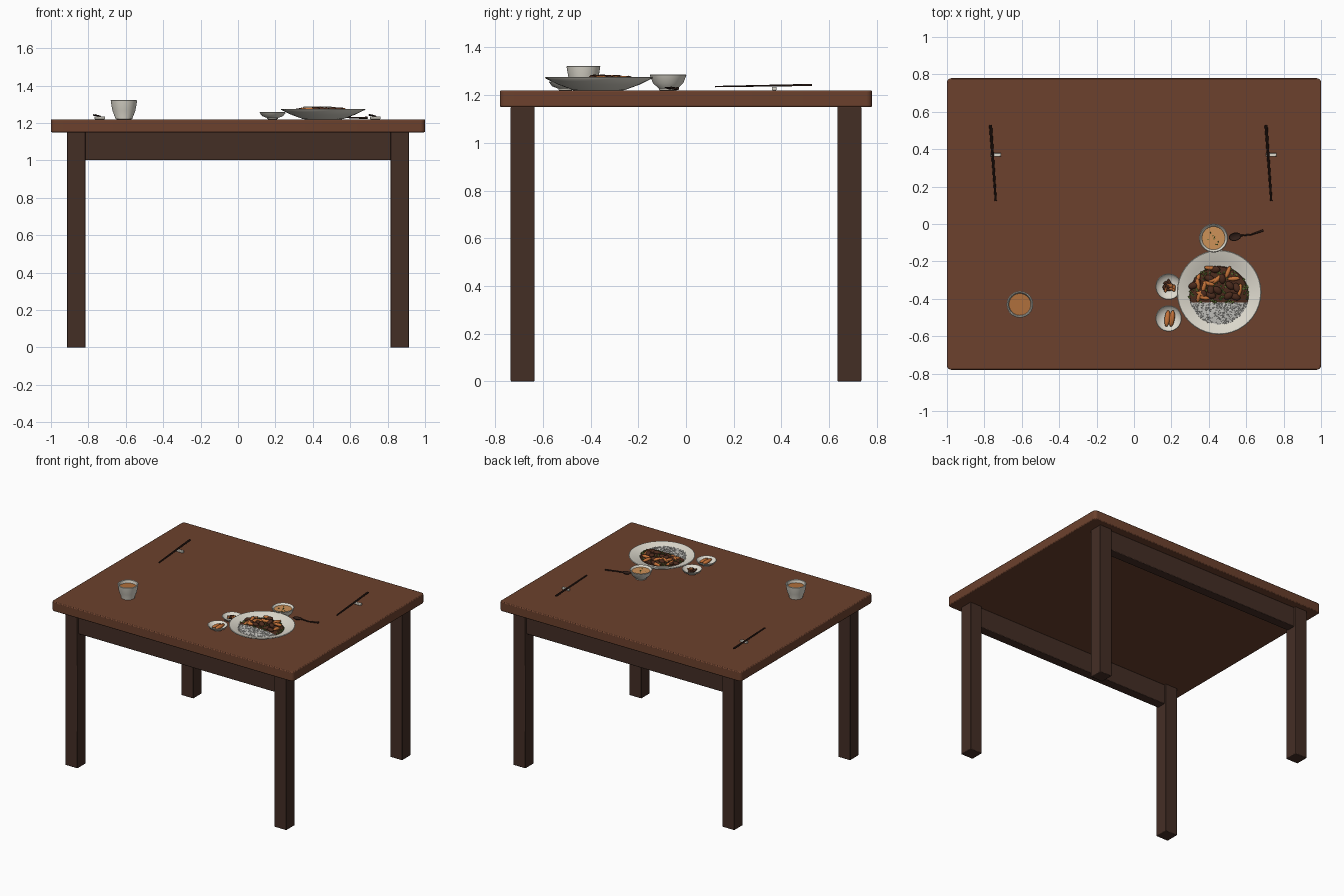
import bpy, bmesh, math, random
from mathutils import Matrix, Vector, Euler

cube = bpy.data.objects.get("Cube")
if cube:
    bpy.data.objects.remove(cube, do_unlink=True)
random.seed(4)
TOP = 1.22  # height of the table surface


def material(name, *rgb):
    color = [((c / 255 + 0.055) / 1.055) ** 2.4 for c in rgb] + [1]
    m = bpy.data.materials.new(name)
    m.use_nodes = True
    m.diffuse_color = color
    m.node_tree.nodes["Principled BSDF"].inputs["Base Color"].default_value = color
    return m


top_wood = material("table top wood", 108, 65, 45)
leg_wood = material("dark leg wood", 68, 46, 37)
ceramic = material("cream ceramic", 222, 218, 206)
rice = material("rice", 196, 195, 190)
carrot = material("orange vegetable", 196, 114, 56)
broth = material("soup", 205, 146, 88)
meat = material("brown meat", 74, 42, 28)
green = material("green herbs", 78, 94, 40)
stick_wood = material("stick wood", 48, 30, 24)
tea = material("tea", 176, 112, 60)


def finish(name, bm, *mats):
    bmesh.ops.recalc_face_normals(bm, faces=bm.faces)
    mesh = bpy.data.meshes.new(name)
    bm.to_mesh(mesh)
    bm.free()
    for m in mats:
        mesh.materials.append(m)
    obj = bpy.data.objects.new(name, mesh)
    bpy.context.collection.objects.link(obj)
    bpy.ops.object.select_all(action='DESELECT')
    obj.select_set(True)
    bpy.context.view_layer.objects.active = obj
    bpy.ops.object.shade_smooth_by_angle(angle=math.radians(40))
    return obj


def box(name, mat, center, size, corner=0, edge=0.004):
    bm = bmesh.new()
    bmesh.ops.create_cube(bm, size=1, matrix=Matrix.LocRotScale(Vector(center), None, Vector(size)))
    if corner:
        upright = [e for e in bm.edges if abs(e.verts[0].co.z - e.verts[1].co.z) > 0.01]
        bmesh.ops.bevel(bm, geom=upright, offset=corner, segments=5, profile=0.5, affect='EDGES')
    bevel = finish(name, bm, mat).modifiers.new("soft edges", 'BEVEL')
    bevel.width, bevel.segments = edge, 2
    bevel.limit_method, bevel.angle_limit = 'ANGLE', math.radians(60)


def lathe(profile, x, y, shape=Matrix()):
    """Spin (radius, height) points round an upright axis on the table."""
    bm = bmesh.new()
    verts = [bm.verts.new((r, 0, h)) for r, h in profile]
    edges = [bm.edges.new(pair) for pair in zip(verts, verts[1:])]
    bmesh.ops.spin(bm, geom=verts + edges, axis=(0, 0, 1), cent=(0, 0, 0),
                   angle=math.tau, steps=40)
    bmesh.ops.remove_doubles(bm, verts=bm.verts, dist=0.0001)
    bm.transform(Matrix.Translation((x, y, TOP)) @ shape)
    return bm


def vessel(name, x, y, foot, rim, height, wall=0.007, belly=0.0):
    """Open bowl: foot ring, outer wall, rounded rim and inner wall."""
    mid = (foot + rim) / 2 + belly
    finish(name, lathe([(0, 0.003), (foot - 0.006, 0), (foot, 0.001), (foot, 0.007),
                        (mid, height * 0.45), (rim, height - 0.003), (rim - wall / 2, height),
                        (rim - wall, height - 0.003), (mid - wall, height * 0.48),
                        (foot - wall, 0.013), (0, 0.011)], x, y), ceramic)


def blob(bm, loc, size, index=0, detail=2, turn=None, tilt=0.25):
    turn = random.uniform(0, math.tau) if turn is None else turn
    rot = Euler((random.uniform(-tilt, tilt), random.uniform(-tilt, tilt), turn))
    made = bmesh.ops.create_icosphere(bm, subdivisions=detail, radius=1,
                                      matrix=Matrix.LocRotScale(Vector(loc), rot, Vector(size)))
    for f in {f for v in made["verts"] for f in v.link_faces}:
        f.material_index = index


def rod(bm, a, b, r1, r2):
    a, b = Vector(a), Vector(b)
    place = Matrix.LocRotScale((a + b) / 2, (b - a).to_track_quat('Z', 'Y'), None)
    bmesh.ops.create_cone(bm, cap_ends=True, segments=10, radius1=r1, radius2=r2,
                          depth=(b - a).length, matrix=place)


# Table
box("table_top", top_wood, (0, 0, 1.185), (2, 1.56, 0.07), corner=0.025, edge=0.006)
for y, end in ((-1, "front"), (1, "back")):
    box(end + "_apron", leg_wood, (0, y * 0.685, 1.076), (1.66, 0.07, 0.15))
    for x, side in ((-1, "right"), (1, "left")):
        box(f"{end}_{side}_leg", leg_wood, (x * 0.865, y * 0.685, 0.576), (0.1, 0.1, 1.152))

# Serving plate with a mound split between rice and stew
PX, PY, SPLIT = 0.455, -0.365, -0.42
finish("serving_plate", lathe([(0, 0.004), (0.1, 0), (0.11, 0.002), (0.17, 0.024), (0.224, 0.05),
                               (0.226, 0.054), (0.222, 0.056), (0.165, 0.04), (0.11, 0.014),
                               (0, 0.012)], PX, PY), ceramic)
mound = lathe([(0, 0.05), (0.06, 0.05), (0.12, 0.046), (0.155, 0.04), (0.16, 0.034)], PX, PY - 0.02)
bmesh.ops.bisect_plane(mound, geom=mound.verts[:] + mound.edges[:] + mound.faces[:],
                       plane_co=(0, SPLIT, 0), plane_no=(0, 1, 0))
for f in mound.faces:
    f.material_index = int(f.calc_center_median().y > SPLIT)
finish("rice_and_stew_base", mound, rice, meat)


def spot(inside, radius):
    """Random place on the mound, on the stew side or the rice side."""
    while True:
        r, a = radius * math.sqrt(random.random()), random.uniform(0, math.tau)
        x, y = PX + r * math.cos(a), PY - 0.02 + r * math.sin(a)
        if (y > SPLIT) == inside:
            return x, y, TOP + 0.051 - 0.45 * r * r


grains = bmesh.new()
for i in range(420):
    blob(grains, spot(False, 0.155), (0.007, 0.003, 0.003), detail=1, tilt=0.5)
finish("rice_grains", grains, rice)

stew = bmesh.new()
for i in range(130):
    blob(stew, spot(True, 0.16), (0.009, 0.006, 0.004), 2, detail=1, tilt=0.5)
for i in range(26):
    x, y, z = spot(True, 0.145)
    if i % 2:
        blob(stew, (x, y + 0.02, z + 0.004), (0.035, 0.012, 0.012), 1)
    else:
        blob(stew, (x, y + 0.02, z + 0.003), (0.028, 0.019, 0.013), 0)
finish("stew_pieces", stew, meat, carrot, green)

# Soup bowl with herbs
vessel("soup_bowl", 0.425, -0.075, 0.038, 0.077, 0.067, belly=0.006)
finish("soup_surface", lathe([(0, 0.054), (0.062, 0.054)], 0.425, -0.075), broth)
herbs = bmesh.new()
for i in range(9):
    a, r = random.uniform(0, math.tau), random.uniform(0, 0.045)
    blob(herbs, (0.425 + r * math.cos(a), -0.075 + r * math.sin(a), TOP + 0.055),
         (0.005, 0.003, 0.002), detail=1)
finish("soup_herbs", herbs, green)

# Side dishes
for name, y in (("pickle_dish", -0.335), ("roll_dish", -0.505)):
    vessel(name, 0.185, y, 0.03, 0.07, 0.038, wall=0.006, belly=0.006)
pickles = bmesh.new()
for i in range(16):
    a, r = random.uniform(0, math.tau), random.uniform(0, 0.03)
    blob(pickles, (0.185 + r * math.cos(a), -0.335 + r * math.sin(a), TOP + 0.03 - 0.2 * r),
         (0.019, 0.009, 0.007), i % 2, tilt=0.5)
finish("pickles", pickles, carrot, meat)
rolls = bmesh.new()
for x in (0.178, 0.203):
    blob(rolls, (x, -0.505, TOP + 0.027), (0.046, 0.015, 0.013), turn=1.45, tilt=0.1)
finish("fried_rolls", rolls, carrot)

# Tea cup
vessel("tea_cup", -0.61, -0.43, 0.046, 0.071, 0.103, wall=0.009, belly=0.003)
finish("tea_surface", lathe([(0, 0.08), (0.058, 0.08)], -0.61, -0.43), tea)

# Spoon
spoon = lathe([(0, 0.004), (0.6, 0.006), (1, 0.014), (0.9, 0.015), (0.55, 0.009), (0, 0.007)],
              0.54, -0.068, Matrix.Rotation(0.22, 4, 'Z') @ Matrix.Diagonal((0.034, 0.022, 1, 1)))
rod(spoon, (0.568, -0.062, TOP + 0.012), (0.63, -0.056, TOP + 0.007), 0.005, 0.004)
rod(spoon, (0.628, -0.056, TOP + 0.007), (0.692, -0.034, TOP + 0.008), 0.004, 0.006)
finish("spoon", spoon, stick_wood)

# Chopstick pairs on their rests
for side, x, lean in (("right", -0.753, 0.014), ("left", 0.72, 0.014)):
    pair = bmesh.new()
    for gap in (-0.004, 0.004):
        rod(pair, (x + lean + gap * 0.7, 0.122, TOP + 0.016),
            (x - lean + gap, 0.528, TOP + 0.023), 0.0028, 0.0045)
    finish(side + "_chopsticks", pair, stick_wood)
    box(side + "_chopstick_rest", ceramic, (x + 0.014, 0.37, TOP + 0.0075), (0.058, 0.02, 0.015))
